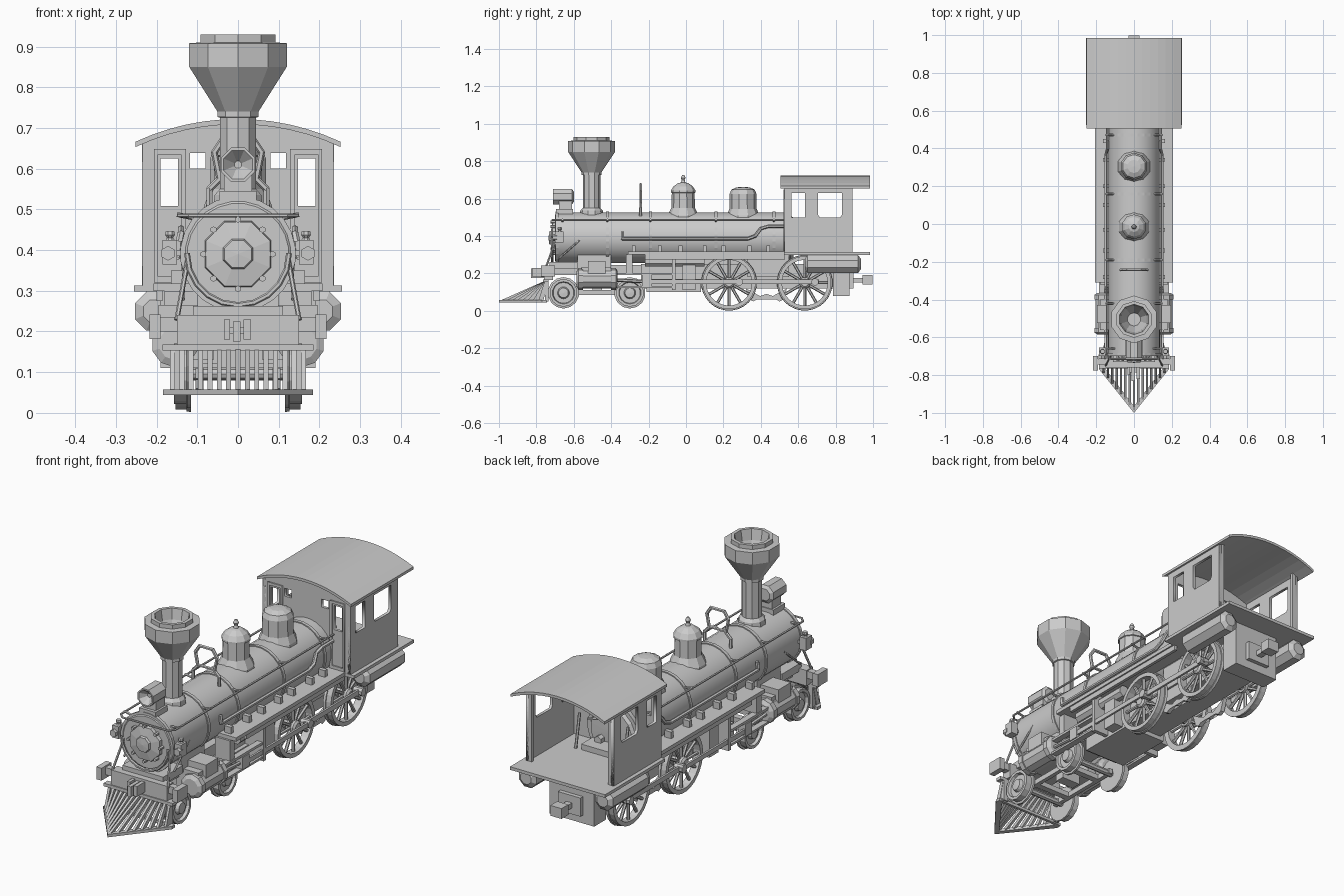
import bpy, bmesh
from math import sin, cos, pi, sqrt
from mathutils import Vector, Matrix


def finish(name, bm, mirror=False, smooth=False):
    bmesh.ops.remove_doubles(bm, verts=bm.verts, dist=1e-5)
    bmesh.ops.recalc_face_normals(bm, faces=bm.faces)
    me = bpy.data.meshes.new(name)
    bm.to_mesh(me)
    bm.free()
    ob = bpy.data.objects.new(name, me)
    bpy.context.collection.objects.link(ob)
    if smooth:
        bpy.ops.object.select_all(action='DESELECT')
        ob.select_set(True)
        bpy.context.view_layer.objects.active = ob
        bpy.ops.object.shade_smooth_by_angle(angle=0.5)
    if mirror:
        ob.modifiers.new("mirror", 'MIRROR')
    return ob


def box(bm, x0, x1, y0, y1, z0, z1):
    m = Matrix.Translation(((x0 + x1) / 2, (y0 + y1) / 2, (z0 + z1) / 2))
    bmesh.ops.create_cube(bm, size=1, matrix=m @ Matrix.Diagonal((x1 - x0, y1 - y0, z1 - z0, 1)))


def lathe(bm, prof, c=(0, 0, 0), axis='z', n=16, loop=False, off=0.5):
    place = {'z': lambda a, b, h: (a, b, h), 'y': lambda a, b, h: (a, h, b), 'x': lambda a, b, h: (h, a, b)}[axis]
    rings = []
    for r, h in prof:
        angs = [2 * pi * (i + off) / n for i in range(n)]
        rings.append([bm.verts.new(Vector(place(r * cos(t), r * sin(t), h)) + Vector(c)) for t in angs])
    for p, q in zip(rings, rings[1:] + rings[:1] if loop else rings[1:]):
        for i in range(n):
            bm.faces.new((p[i], p[i - 1], q[i - 1], q[i]))
    if not loop:
        for ring, (r, h) in ((rings[0], prof[0]), (rings[-1], prof[-1])):
            if r > 0:
                bm.faces.new(ring)


def rod(bm, pts, r, n=6):
    for a, b in zip(pts, pts[1:]):
        a, b = Vector(a), Vector(b)
        m = Matrix.Translation((a + b) / 2) @ (b - a).to_track_quat('Z', 'Y').to_matrix().to_4x4()
        bmesh.ops.create_cone(bm, cap_ends=True, segments=n, radius1=r, radius2=r,
                              depth=(b - a).length + r * 0.6, matrix=m)


def prism(bm, pts, axis, a, b):
    place = {'z': lambda u, v, h: (u, v, h), 'y': lambda u, v, h: (u, h, v), 'x': lambda u, v, h: (h, u, v)}[axis]
    lo, hi = [[bm.verts.new(place(u, v, h)) for u, v in pts] for h in (a, b)]
    bm.faces.new(lo)
    bm.faces.new(hi)
    for i in range(len(pts)):
        bm.faces.new((lo[i - 1], lo[i], hi[i], hi[i - 1]))


def panel(name, loops, thick, loc, rot, mirror=False):
    cu = bpy.data.curves.new(name, 'CURVE')
    cu.dimensions, cu.fill_mode, cu.extrude = '2D', 'BOTH', thick / 2
    for pts in loops:
        sp = cu.splines.new('POLY')
        sp.points.add(len(pts) - 1)
        for p, (u, v) in zip(sp.points, pts):
            p.co = (u, v, 0, 1)
        sp.use_cyclic_u = True
    tmp = bpy.data.objects.new(name, cu)
    bpy.context.collection.objects.link(tmp)
    me = bpy.data.meshes.new_from_object(tmp.evaluated_get(bpy.context.evaluated_depsgraph_get()))
    bpy.data.objects.remove(tmp)
    bm = bmesh.new()
    bm.from_mesh(me)
    r = Matrix.Rotation(rot, 4, 'Z') @ Matrix.Rotation(pi / 2, 4, 'X')
    bm.transform(Matrix.Translation(loc) @ r)
    finish(name, bm, mirror)


def rect(u0, u1, v0, v1):
    return [(u0, v0), (u1, v0), (u1, v1), (u0, v1)]


def part(name, fn, *args, mirror=False, smooth=False, **kw):
    bm = bmesh.new()
    fn(bm, *args, **kw)
    return finish(name, bm, mirror, smooth)


def boxes(name, dims, mirror=False):
    bm = bmesh.new()
    for d in dims:
        box(bm, *d)
    return finish(name, bm, mirror)


AX = (0, 0, 0.39)
# Boiler, bands, smokebox door
part("boiler", lathe, [(0.125, -0.70), (0.137, -0.69), (0.137, 0.56)], AX, 'y', 24, smooth=True)
bm = bmesh.new()
for y in (-0.69, -0.42, -0.19, 0.16, 0.47):
    lathe(bm, [(0.13, y - 0.008), (0.142, y - 0.008), (0.142, y + 0.008), (0.13, y + 0.008)], AX, 'y', 24, True)
finish("boiler_bands", bm)
bm = bmesh.new()
lathe(bm, [(0.09, -0.69), (0.085, -0.715), (0.04, -0.722), (0.036, -0.732), (0, -0.735)], AX, 'y', 8)
for i in range(8):
    t = 2 * pi * i / 8
    lathe(bm, [(0.008, -0.725), (0.008, -0.69)], (0.085 * cos(t), 0, 0.39 + 0.085 * sin(t)), 'y', 6)
finish("smokebox_door", bm)
part("smokebox_lower_pipe", rod, [(0.125 * cos(pi + pi * i / 10), -0.715, 0.39 + 0.125 * sin(pi + pi * i / 10))
                                  for i in range(11)], 0.007)
part("backhead", lathe, [(0.12, 0.56), (0.11, 0.575), (0, 0.58)], AX, 'y', 16)
# Chimney, domes
part("chimney", lathe, [(0.065, 0.50), (0.06, 0.535), (0.047, 0.55), (0.047, 0.725), (0.053, 0.727), (0.053, 0.74),
                        (0.126, 0.85), (0.126, 0.908), (0.097, 0.91), (0.097, 0.93), (0.08, 0.93), (0.07, 0.88),
                        (0.035, 0.80), (0, 0.80)], (0, -0.505, 0), n=10)
part("sand_dome", lathe, [(0.085, 0.49), (0.083, 0.51), (0.063, 0.55), (0.061, 0.63), (0.066, 0.632), (0.066, 0.642),
                          (0.052, 0.665), (0.028, 0.682), (0.012, 0.686), (0.008, 0.70), (0.013, 0.71), (0.006, 0.725),
                          (0, 0.726)], (0, -0.015, 0), n=10)
part("steam_dome", lathe, [(0.09, 0.49), (0.087, 0.51), (0.073, 0.545), (0.072, 0.625), (0.062, 0.648), (0.035, 0.66),
                           (0, 0.662)], (0, 0.305, 0), n=10)
# Bell yoke and headlamp
bm = bmesh.new()
rod(bm, [(-0.07, -0.243, 0.51), (-0.07, -0.243, 0.55), (-0.045, -0.243, 0.575), (-0.058, -0.243, 0.64),
         (-0.035, -0.243, 0.675), (0.035, -0.243, 0.675), (0.058, -0.243, 0.64), (0.045, -0.243, 0.575),
         (0.07, -0.243, 0.55), (0.07, -0.243, 0.51)], 0.008)
rod(bm, [(-0.045, -0.243, 0.58), (0.045, -0.243, 0.58)], 0.007)
finish("bell_yoke", bm)
bm = bmesh.new()
box(bm, -0.045, 0.045, -0.695, -0.605, 0.515, 0.545)
box(bm, -0.035, 0.035, -0.68, -0.61, 0.545, 0.62)
lathe(bm, [(0.03, -0.60), (0.045, -0.61), (0.045, -0.71), (0.038, -0.71), (0, -0.67)], (0, 0, 0.61), 'y', 8)
finish("headlamp", bm)
# Side lamps
bm = bmesh.new()
box(bm, 0.15, 0.185, -0.70, -0.655, 0.365, 0.425)
lathe(bm, [(0.018, -0.715), (0.018, -0.69)], (0.172, 0, 0.392), 'y', 6)
lathe(bm, [(0.015, 0.42), (0.008, 0.43), (0.013, 0.437), (0.011, 0.447)], (0.167, -0.675, 0), 'z', 8)
box(bm, 0.115, 0.155, -0.69, -0.665, 0.385, 0.40)
finish("side_lamp", bm, True)
# Handrails, side pipes, braces
bm = bmesh.new()
rod(bm, [(0, -0.715, 0.485), (0.12, -0.715, 0.485), (0.145, -0.69, 0.485), (0.145, 0.525, 0.485)], 0.005)
for y in (-0.66, -0.42, -0.19, 0.16, 0.47):
    rod(bm, [(0.09, y, 0.475), (0.148, y, 0.487)], 0.006)
finish("handrail", bm, True)
part("side_pipe", rod, [(0.145, -0.34, 0.42), (0.148, -0.34, 0.385), (0.148, 0.33, 0.385), (0.148, 0.37, 0.40),
                        (0.14, 0.40, 0.44), (0.14, 0.44, 0.452), (0.14, 0.53, 0.452)], 0.009, mirror=True)
part("front_brace", rod, [(0.12, -0.69, 0.395), (0.15, -0.75, 0.23)], 0.006, mirror=True)
part("smokebox_stay", rod, [(0.132, -0.56, 0.385), (0.135, -0.68, 0.28)], 0.005, mirror=True)
# Running boards with brackets
boxes("running_board", [(0.10, 0.207, -0.31, 0.53, 0.30, 0.318), (0.185, 0.2, -0.22, 0.53, 0.275, 0.302)] +
      [(0.13, 0.165, y - 0.01, y + 0.01, 0.315, 0.35) for y in (-0.28, -0.14, -0.03, 0.10, 0.20, 0.34, 0.44)], True)
part("running_board_reservoir", lathe, [(0.03, -0.22), (0.03, 0.10)], (0.14, 0, 0.265), 'y', 8, mirror=True)

# Cab walls, roof, floor
R = (0.25 ** 2 + 0.055 ** 2) / (2 * 0.055)
arc = lambda x, top: (x, top - R + sqrt(R * R - x * x))
xs = [-0.235 + 0.47 * i / 10 for i in range(11)]
holes = []
for s in (1, -1):
    holes += [rect(*sorted((s * 0.147, s * 0.19)), 0.508, 0.625), rect(*sorted((s * 0.08, s * 0.118)), 0.60, 0.638)]
panel("cab_front_wall", [[(-0.235, 0.305), (0.235, 0.305)] + [arc(x, 0.712) for x in reversed(xs)]] + holes,
      0.014, (0, 0.533, 0), 0)
panel("cab_door_frame", [rect(0.128, 0.206, 0.32, 0.648), rect(0.14, 0.196, 0.335, 0.635)], 0.008,
      (0, 0.524, 0), 0, True)
win = [(0.705, 0.515), (0.715, 0.50), (0.825, 0.50), (0.835, 0.515), (0.835, 0.63), (0.705, 0.63)]
panel("cab_side_wall", [rect(0.526, 0.89, 0.305, 0.672), rect(0.565, 0.635, 0.50, 0.63), win], 0.014,
      (0.229, 0, 0), pi / 2, True)
xr = [-0.252 + 0.504 * i / 12 for i in range(13)]
part("cab_roof", prism, [arc(x, 0.722) for x in xr] + [arc(x, 0.709) for x in reversed(xr)], 'y', 0.505, 0.985)
boxes("cab_rear_post", [(0.205, 0.236, 0.875, 0.89, 0.31, 0.672)], True)
boxes("cab_floor", [(-0.255, 0.255, 0.525, 0.985, 0.298, 0.313), (-0.10, 0.10, 0.54, 0.66, 0.31, 0.34)])
bm = bmesh.new()
rod(bm, [(0.13, 0.66, 0.31), (0.13, 0.63, 0.47)], 0.007)
rod(bm, [(0.03, 0.575, 0.45), (0.05, 0.62, 0.46), (0.08, 0.64, 0.46)], 0.006)
rod(bm, [(0.05, 0.575, 0.35), (0.05, 0.60, 0.35)], 0.02)
finish("cab_controls", bm, True)
part("rear_reservoir", lathe, [(0.03, 0.635), (0.052, 0.65), (0.052, 0.92), (0.03, 0.935)], (0.205, 0, 0.25), 'y', 8,
     mirror=True)
# Frame, firebox, saddle and rear end
boxes("main_frame", [(-0.09, 0.09, -0.24, 0.80, 0.12, 0.25), (-0.075, 0.075, -0.72, -0.2, 0.19, 0.245),
                     (-0.10, 0.10, 0.33, 0.55, 0.18, 0.36), (-0.10, 0.10, -0.58, -0.40, 0.22, 0.30),
                     (-0.11, 0.11, -0.21, 0.08, 0.10, 0.17), (-0.07, 0.07, -0.1, 0.4, 0.24, 0.29)])
bm = bmesh.new()
prism(bm, [(0.32, 0.12), (0.43, 0.06), (0.54, 0.12), (0.52, 0.06), (0.50, 0.05), (0.43, 0.09), (0.36, 0.05),
           (0.34, 0.06)], 'x', 0.085, 0.105)
finish("brake_hanger", bm, True)
boxes("rear_box", [(-0.12, 0.12, 0.785, 0.875, 0.08, 0.30), (-0.06, 0.06, 0.87, 0.895, 0.12, 0.21),
                   (-0.015, 0.015, 0.89, 0.96, 0.15, 0.175), (-0.03, 0.03, 0.945, 0.997, 0.14, 0.19)])
# Front beam and coupler
boxes("front_beam", [(-0.15, 0.15, -0.76, -0.71, 0.165, 0.24), (-0.215, 0.215, -0.745, -0.715, 0.20, 0.235),
                     (-0.185, 0.185, -0.765, -0.735, 0.153, 0.168), (-0.11, 0.11, -0.73, -0.58, 0.225, 0.262)])
boxes("beam_end_block", [(0.19, 0.218, -0.775, -0.70, 0.182, 0.242)], True)
boxes("front_coupler", [(-0.035, -0.02, -0.80, -0.755, 0.18, 0.23), (-0.012, 0.006, -0.83, -0.755, 0.175, 0.225),
                        (0.014, 0.032, -0.82, -0.755, 0.18, 0.23), (-0.03, 0.03, -0.785, -0.755, 0.195, 0.21)])
# Cowcatcher
vy = lambda x: -0.99 + abs(x) / 0.18 * 0.225
bm = bmesh.new()
prism(bm, [(0, -1.0), (0.184, -0.77), (0.184, -0.745), (0.168, -0.745), (0, -0.965)], 'z', 0.044, 0.058)
finish("cowcatcher_base", bm, True)
bm = bmesh.new()
for i in range(15):
    x = -0.161 + 0.023 * i
    prism(bm, [(-0.755, 0.16), (-0.74, 0.148), (vy(x) + 0.025, 0.05), (vy(x), 0.056)], 'x', x - 0.006, x + 0.006)
box(bm, -0.17, 0.17, -0.755, -0.742, 0.044, 0.058)
finish("cowcatcher_bars", bm)
boxes("cowcatcher_post", [(0.14, 0.165, -0.755, -0.735, 0.05, 0.165)], True)
# Cylinders and valve chests
part("cylinder", lathe, [(0.04, -0.585), (0.058, -0.575), (0.058, -0.55), (0.052, -0.55), (0.052, -0.40),
                         (0.058, -0.40), (0.058, -0.375), (0.04, -0.365)], (0.155, 0, 0.17), 'y', 10, mirror=True)
boxes("valve_chest", [(0.10, 0.195, -0.525, -0.43, 0.20, 0.265), (0.06, 0.18, -0.56, -0.40, 0.13, 0.235)], True)


# Wheels
def driver(bm, y):
    c = (0.135, y, 0.15)
    lathe(bm, [(0.122, -0.015), (0.142, -0.008), (0.142, 0.018), (0.122, 0.018)], c, 'x', 28, True)
    lathe(bm, [(0.122, -0.02), (0.149, -0.02), (0.147, -0.008), (0.122, -0.008)], c, 'x', 28, True)
    lathe(bm, [(0.03, -0.02), (0.03, 0.018), (0.02, 0.026)], c, 'x', 12)
    for i in range(12):
        t = 2 * pi * i / 12
        d = Vector((0, cos(t), sin(t)))
        rod(bm, [Vector(c) + d * 0.02, Vector(c) + d * 0.122], 0.008)
    rod(bm, [(0, y, 0.15), c], 0.02, 8)


for n, y in (("front", 0.23), ("rear", 0.635)):
    part(n + "_driving_wheel", driver, y, mirror=True)
for n, y in (("front", -0.655), ("rear", -0.30)):
    bm = bmesh.new()
    lathe(bm, [(0.084, -0.02), (0.084, -0.01), (0.074, -0.008), (0.074, 0.022), (0.06, 0.022), (0.056, 0.008),
               (0.032, 0.008), (0.026, 0.024), (0, 0.026)], (0.135, y, 0.096), 'x', 14)
    rod(bm, [(0, y, 0.096), (0.13, y, 0.096)], 0.015, 8)
    finish(n + "_leading_wheel", bm, True)
boxes("truck_frame", [(0.085, 0.105, -0.68, -0.28, 0.085, 0.11), (0, 0.105, -0.60, -0.57, 0.085, 0.11),
                      (0, 0.105, -0.39, -0.36, 0.085, 0.11), (0, 0.05, -0.50, -0.45, 0.085, 0.2)], True)
# Rods, crosshead and guides
bm = bmesh.new()
box(bm, 0.166, 0.176, 0.26, 0.71, 0.142, 0.166)
box(bm, 0.178, 0.188, -0.21, 0.30, 0.144, 0.166)
for y in (0.285, 0.69):
    lathe(bm, [(0.02, 0.145), (0.02, 0.192)], (0, y, 0.154), 'x', 8)
rod(bm, [(0.17, -0.38, 0.165), (0.17, -0.2, 0.155)], 0.009)
box(bm, 0.15, 0.19, -0.235, -0.185, 0.13, 0.19)
box(bm, 0.155, 0.185, -0.37, -0.07, 0.19, 0.202)
box(bm, 0.155, 0.185, -0.37, -0.07, 0.122, 0.132)
box(bm, 0.08, 0.19, -0.075, -0.055, 0.11, 0.30)
finish("drive_rods", bm, True)
boxes("pump_and_hanger", [(0.10, 0.18, -0.32, -0.285, 0.20, 0.30), (0.10, 0.16, -0.02, 0.05, 0.11, 0.25)], True)
